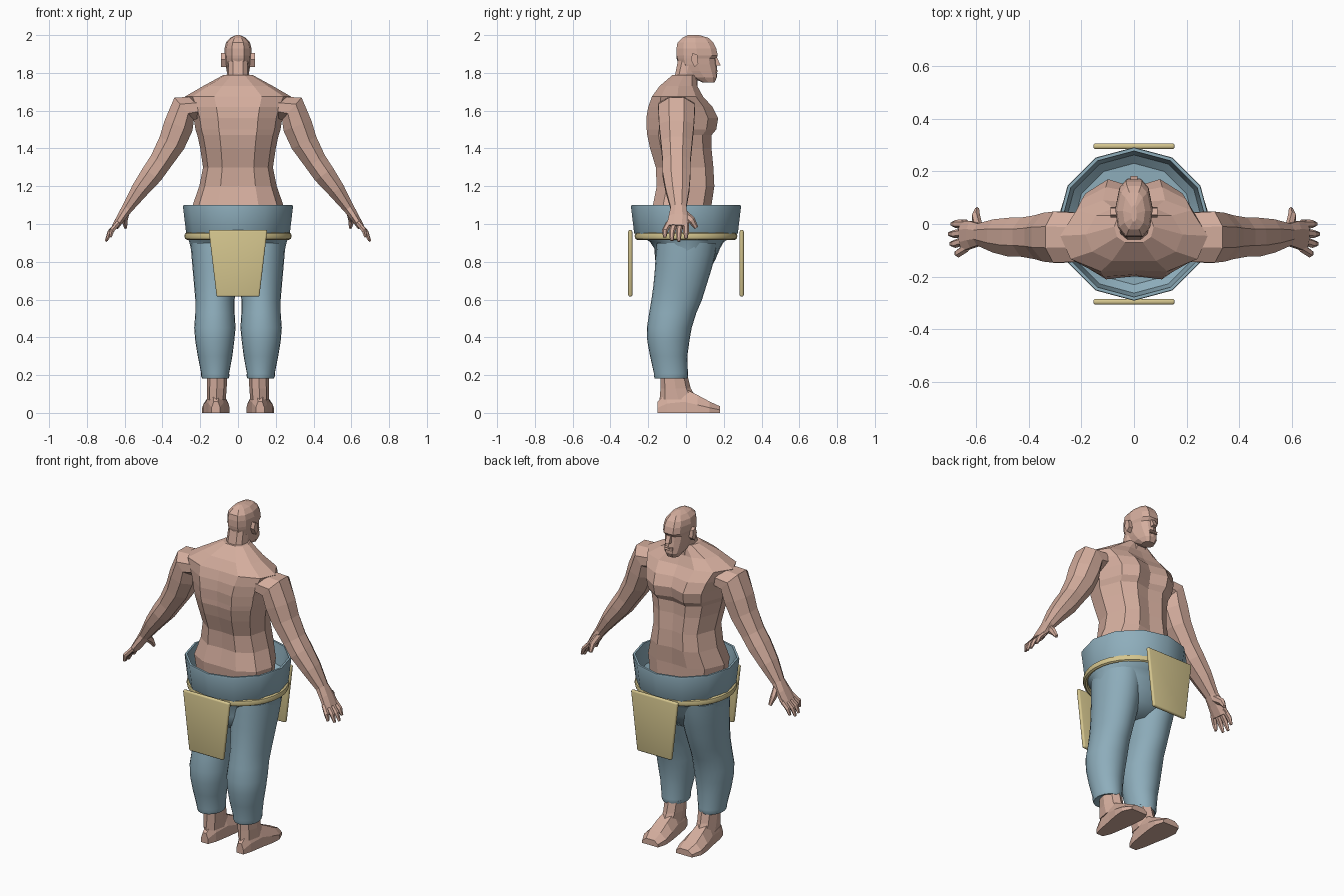
import bpy, bmesh, math
from mathutils import Vector as V


def material(name, rgb):
    m = bpy.data.materials.new(name)
    m.diffuse_color = (*rgb, 1)
    return m


SKIN = material("skin", (0.66, 0.42, 0.34))
CLOTH = material("blue cloth", (0.27, 0.42, 0.50))
GOLD = material("pale gold", (0.66, 0.56, 0.27))


def finish(name, bm, mat, mirror=False, smooth=False):
    bmesh.ops.recalc_face_normals(bm, faces=bm.faces)
    me = bpy.data.meshes.new(name)
    bm.to_mesh(me)
    bm.free()
    me.materials.append(mat)
    ob = bpy.data.objects.new(name, me)
    bpy.context.collection.objects.link(ob)
    if mirror:
        ob.modifiers.new("Mirror", 'MIRROR')
    if smooth:
        bpy.ops.object.select_all(action='DESELECT')
        ob.select_set(True)
        bpy.context.view_layer.objects.active = ob
        bpy.ops.object.shade_smooth_by_angle(angle=math.radians(40))
    return ob


def loft(name, rings, mat, mirror=False, smooth=False):
    """Skin a list of equal-length point rings and cap both ends."""
    bm = bmesh.new()
    rows = [[bm.verts.new(p) for p in r] for r in rings]
    n = len(rows[0])
    for a, b in zip(rows, rows[1:]):
        for i in range(n):
            j = (i + 1) % n
            bm.faces.new((a[i], a[j], b[j], b[i]))
    bm.faces.new(rows[0])
    bm.faces.new(rows[-1])
    return finish(name, bm, mat, mirror, smooth)


def oval(x0, x1, y0, y1, z, n):
    """Horizontal ellipse filling the given x and y extents."""
    return [V(((x0 + x1) / 2 + (x1 - x0) / 2 * math.sin(t),
               (y0 + y1) / 2 + (y1 - y0) / 2 * math.cos(t), z))
            for t in (2 * math.pi * i / n for i in range(n))]


def body_ring(z, w, yb, yf, dip):
    """Symmetric muscular section, grooved at breastbone and spine."""
    m = yb + (yf - yb) * 0.5
    half = [(0.42 * w, yf), (0.78 * w, m + (yf - m) * 0.72), (w, m),
            (0.86 * w, m + (yb - m) * 0.65), (0.45 * w, yb)]
    pts = [(0, yf - dip)] + half + [(0, yb + dip * 0.4)]
    pts += [(-x, y) for x, y in reversed(half)]
    return [V((x, y, z)) for x, y in pts]


def limb(name, stations, n=8, mat=SKIN):
    """Tapered limb; stations are centre x, y, z, thickness, depth (halves)."""
    c = [V(s[:3]) for s in stations]
    rings = []
    for i, s in enumerate(stations):
        d = (c[min(i + 1, len(c) - 1)] - c[max(i - 1, 0)]).normalized()
        u = d.cross(V((0, 1, 0))).normalized()
        v = u.cross(d)
        rings.append([c[i] + u * s[3] * math.cos(t) + v * s[4] * math.sin(t)
                      for t in (2 * math.pi * (k + 0.5) / n for k in range(n))])
    return loft(name, rings, mat, mirror=True)


def prism(name, outline, half, mat=SKIN, x=0, taper=1, mirror=False):
    """Side outline (y, z) widened in x around the given centre."""
    return loft(name, [[V((x - half, y, z)) for y, z in outline],
                       [V((x + half * taper, y, z)) for y, z in outline]], mat, mirror)


# Torso
loft("torso", [body_ring(*r) for r in (
    (0.95, 0.22, -0.16, 0.13, 0), (1.10, 0.24, -0.175, 0.135, 0.005),
    (1.20, 0.205, -0.155, 0.15, 0.015), (1.30, 0.185, -0.16, 0.145, 0.015),
    (1.40, 0.20, -0.19, 0.135, 0.015), (1.47, 0.215, -0.205, 0.135, 0.015),
    (1.50, 0.225, -0.208, 0.16, 0.03), (1.56, 0.235, -0.21, 0.17, 0.03),
    (1.62, 0.255, -0.20, 0.14, 0.02), (1.675, 0.28, -0.18, 0.09, 0.01),
    (1.73, 0.185, -0.14, 0.06, 0), (1.79, 0.075, -0.07, 0.05, 0))], SKIN)

# Neck and head
loft("neck", [body_ring(*r) for r in (
    (1.70, 0.09, -0.12, 0.06, 0), (1.78, 0.06, -0.06, 0.06, 0),
    (1.88, 0.056, -0.04, 0.09, 0))], SKIN)
loft("head", [body_ring(*r) for r in (
    (1.748, 0.035, 0.09, 0.15, 0), (1.775, 0.052, 0.03, 0.163, 0),
    (1.81, 0.06, -0.01, 0.158, -0.008), (1.845, 0.066, -0.035, 0.152, -0.01),
    (1.875, 0.069, -0.045, 0.148, -0.012), (1.893, 0.071, -0.05, 0.168, 0),
    (1.93, 0.071, -0.05, 0.16, 0), (1.96, 0.064, -0.045, 0.145, 0),
    (1.985, 0.042, -0.02, 0.12, 0), (2.0, 0.01, 0.01, 0.07, 0))], SKIN)
prism("nose", [(0.14, 1.835), (0.183, 1.84), (0.165, 1.88), (0.14, 1.885)], 0.013)
prism("lips", [(0.14, 1.792), (0.17, 1.796), (0.162, 1.803), (0.172, 1.810),
               (0.14, 1.818)], 0.024)
prism("ear", [(0.045, 1.83), (0.065, 1.85), (0.06, 1.895), (0.035, 1.905),
              (0.025, 1.87)], 0.013, x=0.075, taper=1.1, mirror=True)

# Arms
limb("arm", [
    (0.20, -0.05, 1.62, 0.06, 0.10), (0.285, -0.05, 1.61, 0.085, 0.105),
    (0.315, -0.05, 1.52, 0.085, 0.10), (0.35, -0.05, 1.43, 0.078, 0.09),
    (0.41, -0.05, 1.33, 0.065, 0.08), (0.455, -0.05, 1.265, 0.063, 0.08),
    (0.52, -0.045, 1.18, 0.05, 0.068), (0.585, -0.04, 1.085, 0.032, 0.045),
    (0.615, -0.04, 1.04, 0.026, 0.055), (0.65, -0.045, 0.985, 0.02, 0.063)])

# Fingers and thumb
for i, (y, x, z) in enumerate(((-0.112, 0.675, 0.93), (-0.075, 0.695, 0.912),
                               (-0.038, 0.70, 0.908), (0.0, 0.69, 0.925))):
    yr = -0.045 + (y + 0.056) * 0.8
    limb("finger_%d" % (i + 1), [(0.635, yr, 1.005, 0.014, 0.017),
                                 ((0.645 + x) / 2 + 0.008, y, (1.0 + z) / 2, 0.014, 0.016),
                                 (x, y, z, 0.007, 0.009)], 6)
limb("thumb", [(0.59, -0.02, 1.06, 0.018, 0.025), (0.60, 0.03, 1.02, 0.017, 0.02),
               (0.595, 0.055, 0.98, 0.009, 0.011)], 6)

# Feet: sections running from heel to toe
FOOT = ((-0.15, 0.095, 0.14, 0.06), (-0.10, 0.075, 0.155, 0.11), (-0.01, 0.06, 0.17, 0.13),
        (0.06, 0.05, 0.185, 0.095), (0.125, 0.045, 0.19, 0.06), (0.18, 0.06, 0.165, 0.035))
loft("foot", [[V((a, y, 0)), V((b, y, 0)), V((b, y, h * 0.45)),
               V((b * 0.75 + a * 0.25, y, h)), V((a * 0.75 + b * 0.25, y, h)),
               V((a, y, h * 0.5))] for y, a, b, h in FOOT], SKIN, mirror=True)
loft("ankle", [oval(*r, 8) for r in (
    (0.065, 0.165, -0.14, 0.06, 0.07), (0.06, 0.165, -0.135, 0.025, 0.13),
    (0.055, 0.165, -0.135, -0.005, 0.25))], SKIN, mirror=True)

# Trouser legs with rolled hem
loft("trouser_leg", [oval(*r, 24) for r in (
    (0.05, 0.15, -0.13, 0.0, 0.20), (0.06, 0.18, -0.15, -0.005, 0.183),
    (0.05, 0.19, -0.165, 0.005, 0.182), (0.045, 0.195, -0.17, 0.01, 0.195),
    (0.047, 0.195, -0.17, 0.01, 0.21), (0.03, 0.213, -0.19, 0.007, 0.30),
    (0.02, 0.226, -0.205, 0.018, 0.38), (0.013, 0.232, -0.207, 0.03, 0.45),
    (0.018, 0.226, -0.195, 0.055, 0.53), (0.018, 0.226, -0.183, 0.085, 0.60),
    (0.008, 0.233, -0.172, 0.11, 0.68), (0.002, 0.24, -0.165, 0.135, 0.76),
    (0.002, 0.247, -0.16, 0.155, 0.84), (0.01, 0.25, -0.155, 0.165, 0.90))],
    CLOTH, mirror=True, smooth=True)

# Seat of the trousers
loft("trouser_seat", [oval(-w, w, a, b, z, 24) for w, a, b, z in (
    (0.12, -0.09, 0.06, 0.70), (0.20, -0.15, 0.12, 0.75), (0.238, -0.163, 0.155, 0.81),
    (0.25, -0.168, 0.18, 0.87), (0.258, -0.19, 0.20, 0.905),
    (0.268, -0.24, 0.245, 0.935), (0.27, -0.25, 0.25, 0.95))], CLOTH, smooth=True)

# Wide open waistband
loft("waistband", [oval(-r, r, -r, r, z, 12) for r, z in (
    (0.265, 0.935), (0.275, 0.955), (0.291, 1.09), (0.289, 1.10), (0.277, 1.10),
    (0.262, 0.98), (0.23, 0.952))], CLOTH, smooth=True)

# Belt: flattened tube around the hips
bm = bmesh.new()
N, M = 32, 8
g = [[bm.verts.new(((0.27 + 0.014 * math.cos(q)) * math.cos(p),
                    (0.258 + 0.014 * math.cos(q)) * math.sin(p),
                    0.936 + 0.02 * math.sin(q)))
      for q in (2 * math.pi * j / M for j in range(M))]
     for p in (2 * math.pi * i / N for i in range(N))]
for i in range(N):
    for j in range(M):
        a, b = g[i], g[(i + 1) % N]
        bm.faces.new((a[j], b[j], b[(j + 1) % M], a[(j + 1) % M]))
finish("belt", bm, GOLD, smooth=True)

# Hanging cloth panels, front and back
for name, s in (("front_flap", 1), ("back_flap", -1)):
    ob = loft(name, [[V((x, s * y, z)) for x, z in (
        (-0.113, 0.615), (0.113, 0.615), (0.155, 0.968), (-0.155, 0.968))]
        for y in (0.284, 0.306)], GOLD)
    bev = ob.modifiers.new("Bevel", 'BEVEL')
    bev.width = 0.009
    bev.segments = 3
    for p in ob.data.polygons:
        p.use_smooth = True
